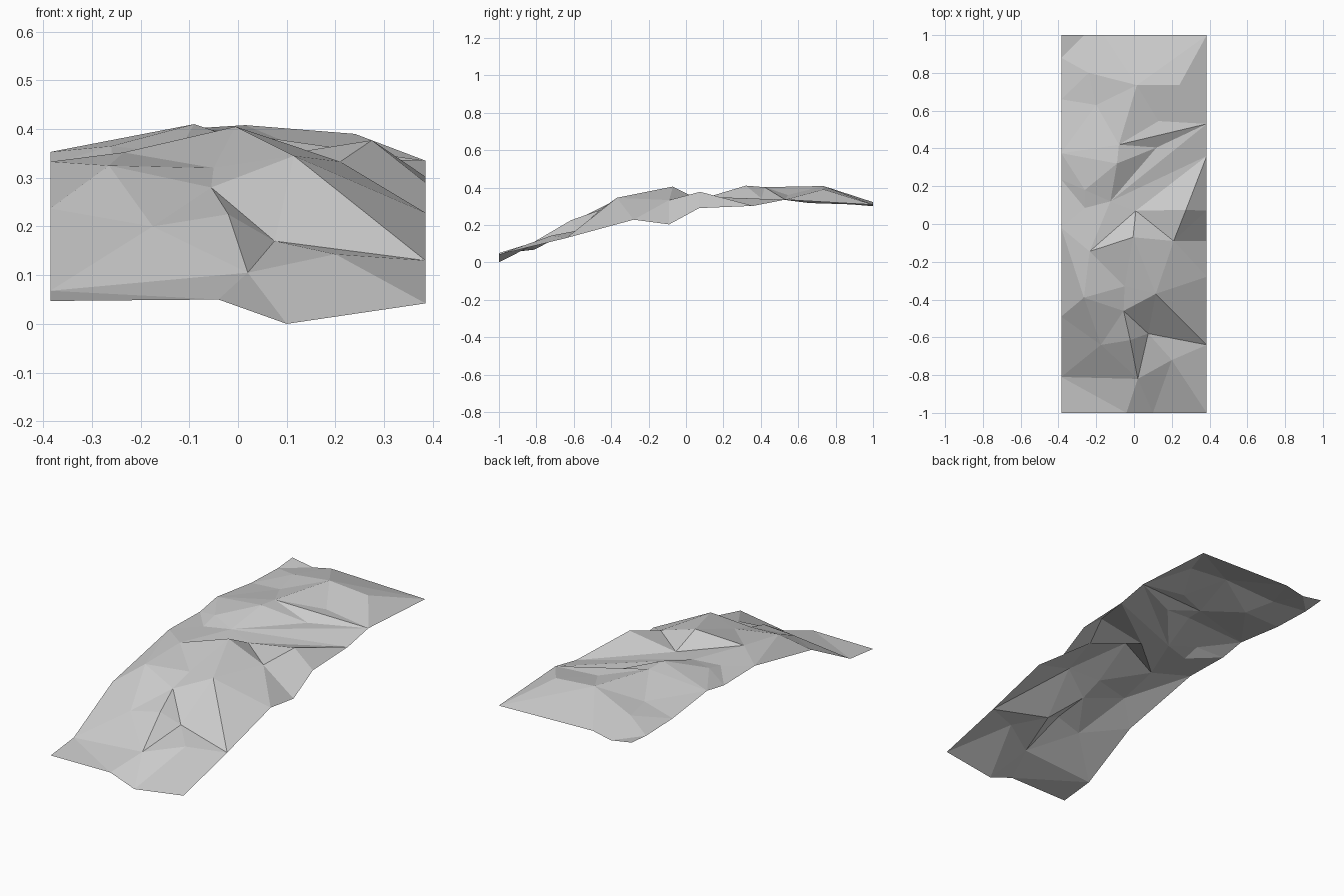
import bpy
import bmesh
from mathutils import Vector
from mathutils.geometry import delaunay_2d_cdt

default_cube = bpy.data.objects.get("Cube")
if default_cube:
    bpy.data.objects.remove(default_cube, do_unlink=True)

HALF_WIDTH = 0.385
HALF_LENGTH = 1.0

# Rim of the terrain strip: (position along the side, height)
left_rim = [(-1, .047), (-.81, .068), (-.49, .237), (-.02, .333), (.235, .328),
            (.375, .353), (.66, .317), (.88, .31), (1, .32)]
right_rim = [(-1, .042), (-.64, .13), (-.28, .228), (-.09, .203), (.07, .29),
             (.36, .302), (.53, .335), (1, .308)]
front_rim = [(-.04, .05), (.1, 0)]
back_rim = [(-.265, .3), (-.16, .322)]

# Named landmarks inside the strip
landmarks = {
    # gully on the front slope
    "gully_top": (-.055, -.46, .28),
    "gully_side": (.075, -.58, .17),
    "gully_foot": (.02, -.82, .105),
    "gully_lip": (-.02, -.615, .225),
    "slope_right": (.2, -.72, .143),
    "slope_left": (-.175, -.64, .2),
    "shoulder_left": (-.265, -.39, .325),
    "shoulder_middle": (-.05, -.33, .32),
    "shoulder_right": (.115, -.37, .345),
    # ridge across the middle
    "ridge_left": (-.235, -.145, .352),
    "ridge_peak": (-.005, -.07, .405),
    "saddle": (.01, .07, .335),
    "ledge_foot": (.21, -.09, .333),
    "ledge_peak": (.275, .075, .377),
    "bank_foot": (-.26, .085, .342),
    "bank_top": (-.26, .18, .365),
    "valley": (-.125, .12, .35),
    # plateau at the back
    "crag_front": (-.09, .32, .41),
    "crag_back": (-.08, .42, .402),
    "crag_foot": (.12, .405, .34),
    "basin_right": (.13, .545, .36),
    "basin_left": (-.2, .63, .345),
    "rim_left": (-.24, .8, .347),
    "rim_middle": (.015, .735, .408),
    "rim_right": (.24, .735, .39),
}

# Creases that the triangulation has to follow
creases = [
    "gully_top gully_side gully_foot gully_lip gully_top",
    "ridge_left ridge_peak saddle ridge_left",
    "ridge_peak shoulder_right right_1 slope_right",
    "ledge_foot ledge_peak right_5 saddle ledge_peak right_4 ledge_foot",
    "left_4 bank_top valley crag_front crag_back",
    "right_5 valley right_6 crag_foot valley",
    "crag_foot crag_back right_6 rim_right",
    "crag_back rim_middle rim_left",
    "rim_middle rim_right right_7",
    "left_1 front_0",
]


def collect_points():
    points = dict(landmarks)
    for side, x, rim in (("left", -HALF_WIDTH, left_rim),
                         ("right", HALF_WIDTH, right_rim)):
        for i, (y, z) in enumerate(rim):
            points[f"{side}_{i}"] = (x, y, z)
    for side, y, rim in (("front", -HALF_LENGTH, front_rim),
                         ("back", HALF_LENGTH, back_rim)):
        for i, (x, z) in enumerate(rim):
            points[f"{side}_{i}"] = (x, y, z)
    return points


def build_terrain():
    points = collect_points()
    names = list(points)
    coords = [Vector(points[name]) for name in names]
    edges = []
    for crease in creases:
        path = [names.index(name) for name in crease.split()]
        edges += list(zip(path, path[1:]))
    flat = [point.to_2d() for point in coords]
    result = delaunay_2d_cdt(flat, edges, [], 0, 1e-5)
    plan, triangles, sources = result[0], result[2], result[3]

    bm = bmesh.new()
    verts = []
    for spot, source in zip(plan, sources):
        nearest = min(coords, key=lambda c: (c.to_2d() - spot).length)
        height = coords[source[0]].z if source else nearest.z
        verts.append(bm.verts.new((spot.x, spot.y, height)))
    for triangle in triangles:
        face = bm.faces.new([verts[i] for i in triangle])
        face.normal_update()
        if face.normal.z < 0:
            face.normal_flip()
    mesh = bpy.data.meshes.new("terrain_strip")
    bm.to_mesh(mesh)
    bm.free()
    return mesh


# Plain grey rock
rock = bpy.data.materials.new("rock_grey")
rock.use_nodes = True
rock_colour = (0.6, 0.6, 0.6, 1)
rock.diffuse_color = rock_colour
rock.node_tree.nodes["Principled BSDF"].inputs["Base Color"].default_value = rock_colour

terrain = bpy.data.objects.new("terrain_strip", build_terrain())
terrain.data.materials.append(rock)
bpy.context.collection.objects.link(terrain)
